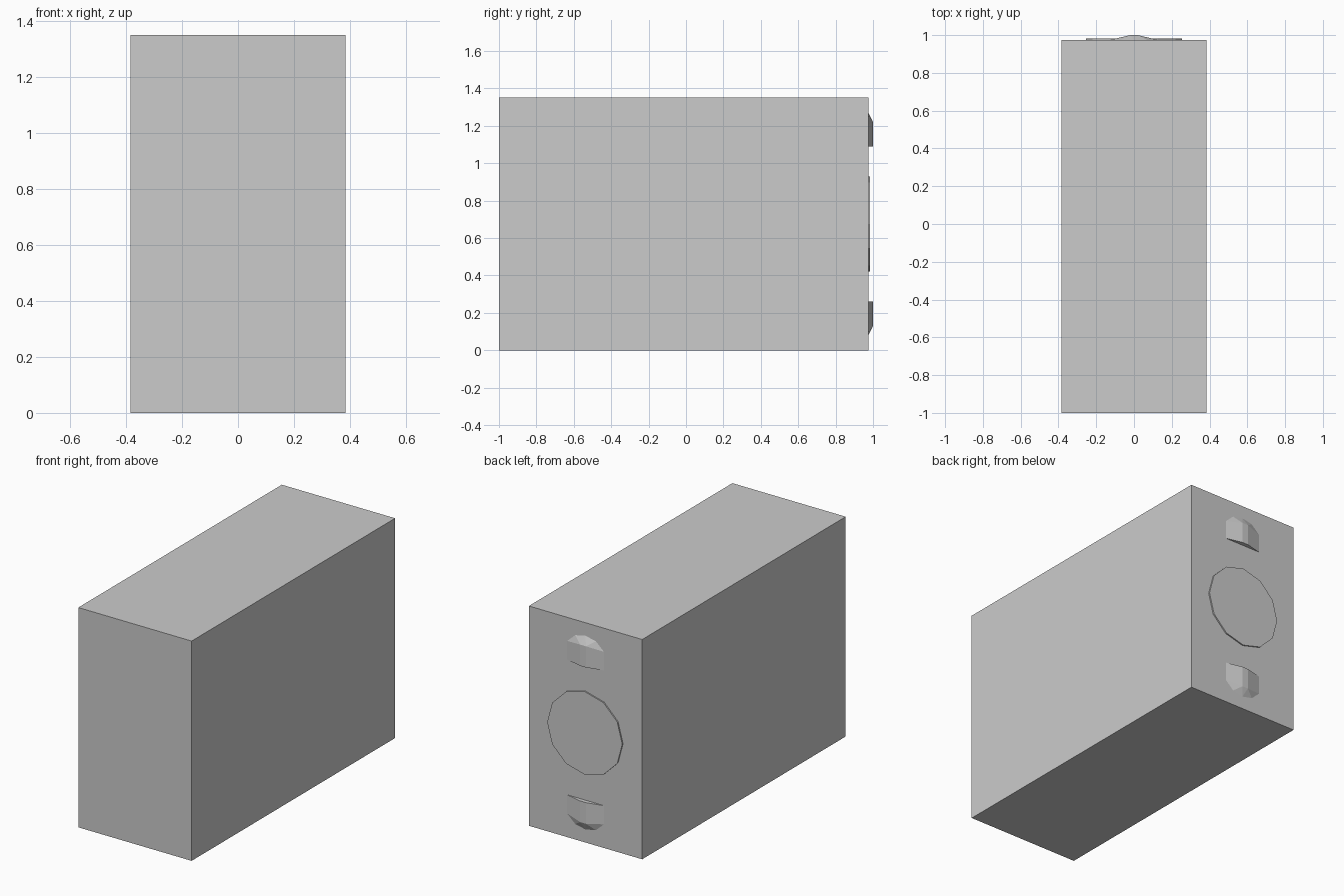
import bpy, bmesh, math

if "Cube" in bpy.data.objects:
    bpy.data.objects.remove(bpy.data.objects["Cube"])

BACK = 0.975      # y of the rear panel
MID = 0.675       # mid height of the body


def make(name, verts, faces):
    me = bpy.data.meshes.new(name)
    me.from_pydata(verts, [], faces)
    bm = bmesh.new()
    bm.from_mesh(me)
    bmesh.ops.recalc_face_normals(bm, faces=bm.faces)
    bm.to_mesh(me)
    bm.free()
    ob = bpy.data.objects.new(name, me)
    bpy.context.collection.objects.link(ob)
    return ob


# Main cabinet
bpy.ops.mesh.primitive_cube_add(size=1, location=(0, (BACK - 1) / 2, MID))
body = bpy.context.object
body.name = "cabinet"
body.scale = (0.77, BACK + 1, 1.35)

# Thin twelve-sided disc on the rear panel
bpy.ops.mesh.primitive_cylinder_add(vertices=12, radius=0.255, depth=0.016,
                                    location=(0, BACK, MID),
                                    rotation=(math.pi / 2, 0, 0))
bpy.context.object.name = "rear_disc"


# Faceted bulges above and below the disc, mirrored about mid height
def bulge(name, s):
    rim = [(-0.125, 0.415), (-0.125, 0.53), (-0.07, 0.58), (0, 0.595),
           (0.07, 0.58), (0.125, 0.53), (0.125, 0.415)]
    verts = [(x, BACK, MID + s * h) for x, h in rim]
    verts += [(x, 1.0, MID + s * h) for x, h in
              [(-0.02, 0.415), (0.02, 0.415), (0.02, 0.545), (-0.02, 0.545)]]
    faces = [(0, 1, 10, 7), (1, 2, 10), (2, 3, 10), (3, 9, 10), (3, 4, 9),
             (4, 5, 9), (5, 6, 8, 9), (7, 10, 9, 8), (0, 7, 8, 6),
             (0, 6, 5, 4, 3, 2, 1)]
    make(name, verts, faces)


bulge("upper_bulge", 1)
bulge("lower_bulge", -1)
